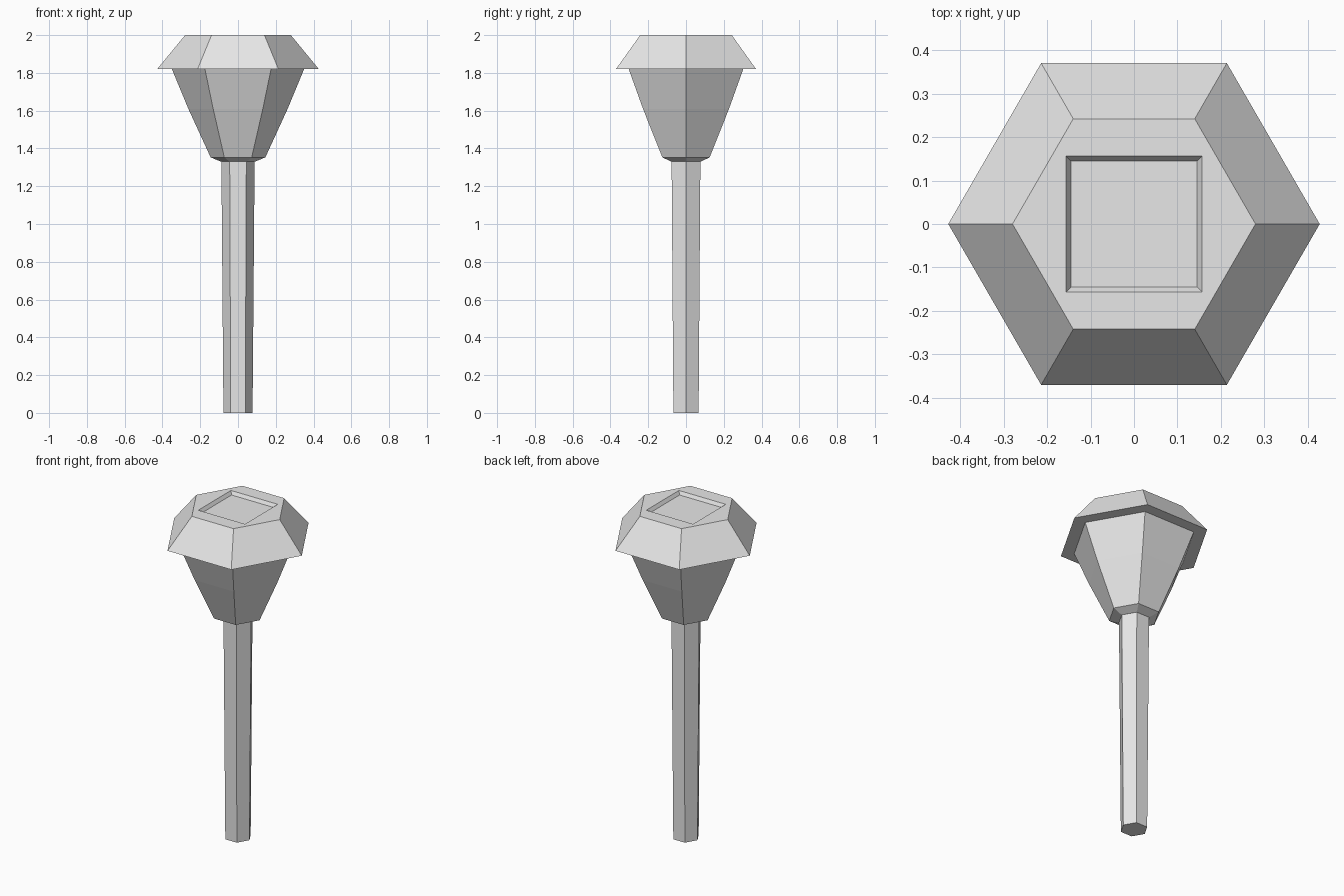
import bpy
import bmesh
from math import cos, sin, pi

cube = bpy.data.objects.get("Cube")
if cube:
    bpy.data.objects.remove(cube, do_unlink=True)

# One plain grey for the whole lamp
grey = bpy.data.materials.new("light_grey")
grey.use_nodes = True
colour = (0.8, 0.8, 0.8, 1)
grey.diffuse_color = colour
grey.node_tree.nodes["Principled BSDF"].inputs["Base Color"].default_value = colour


def hex_part(name, profile, recess=None):
    """Stack six-sided rings of (radius, height) into a closed, flat-faced part."""
    bm = bmesh.new()
    rings = [[bm.verts.new((r * cos(i * pi / 3), r * sin(i * pi / 3), z))
              for i in range(6)] for r, z in profile]
    for low, high in zip(rings, rings[1:]):
        for i in range(6):
            j = (i + 1) % 6
            bm.faces.new((low[i], low[j], high[j], high[i]))
    bm.faces.new(rings[0][::-1])
    if recess:
        square_recess(bm, rings[-1], *recess)
    else:
        bm.faces.new(rings[-1])
    bmesh.ops.recalc_face_normals(bm, faces=bm.faces)
    mesh = bpy.data.meshes.new(name)
    bm.to_mesh(mesh)
    bm.free()
    mesh.materials.append(grey)
    obj = bpy.data.objects.new(name, mesh)
    bpy.context.collection.objects.link(obj)
    return obj


def square_recess(bm, rim, outer, inner, depth):
    """Close a hexagonal rim with a flat top holding a sunken square panel."""
    z = rim[0].co.z
    corners = ((1, 1), (-1, 1), (-1, -1), (1, -1))
    edge = [bm.verts.new((x * outer, y * outer, z)) for x, y in corners]
    floor = [bm.verts.new((x * inner, y * inner, z - depth)) for x, y in corners]
    a, b, c, d = edge
    # Flat border: front and back strips, then the two pointed sides
    bm.faces.new((rim[1], rim[2], b, a))
    bm.faces.new((rim[4], rim[5], d, c))
    bm.faces.new((rim[2], rim[3], rim[4], c, b))
    bm.faces.new((rim[5], rim[0], rim[1], a, d))
    # Sloping walls and panel
    for i in range(4):
        j = (i + 1) % 4
        bm.faces.new((edge[i], edge[j], floor[j], floor[i]))
    bm.faces.new(floor)


hex_part("pole", [(0.077, 0), (0.088, 1.34)])
hex_part("lantern_body", [(0.09, 1.33), (0.145, 1.353), (0.263, 1.61), (0.35, 1.82)])
hex_part("cap", [(0.428, 1.82), (0.28, 2.0)], recess=(0.157, 0.145, 0.02))
